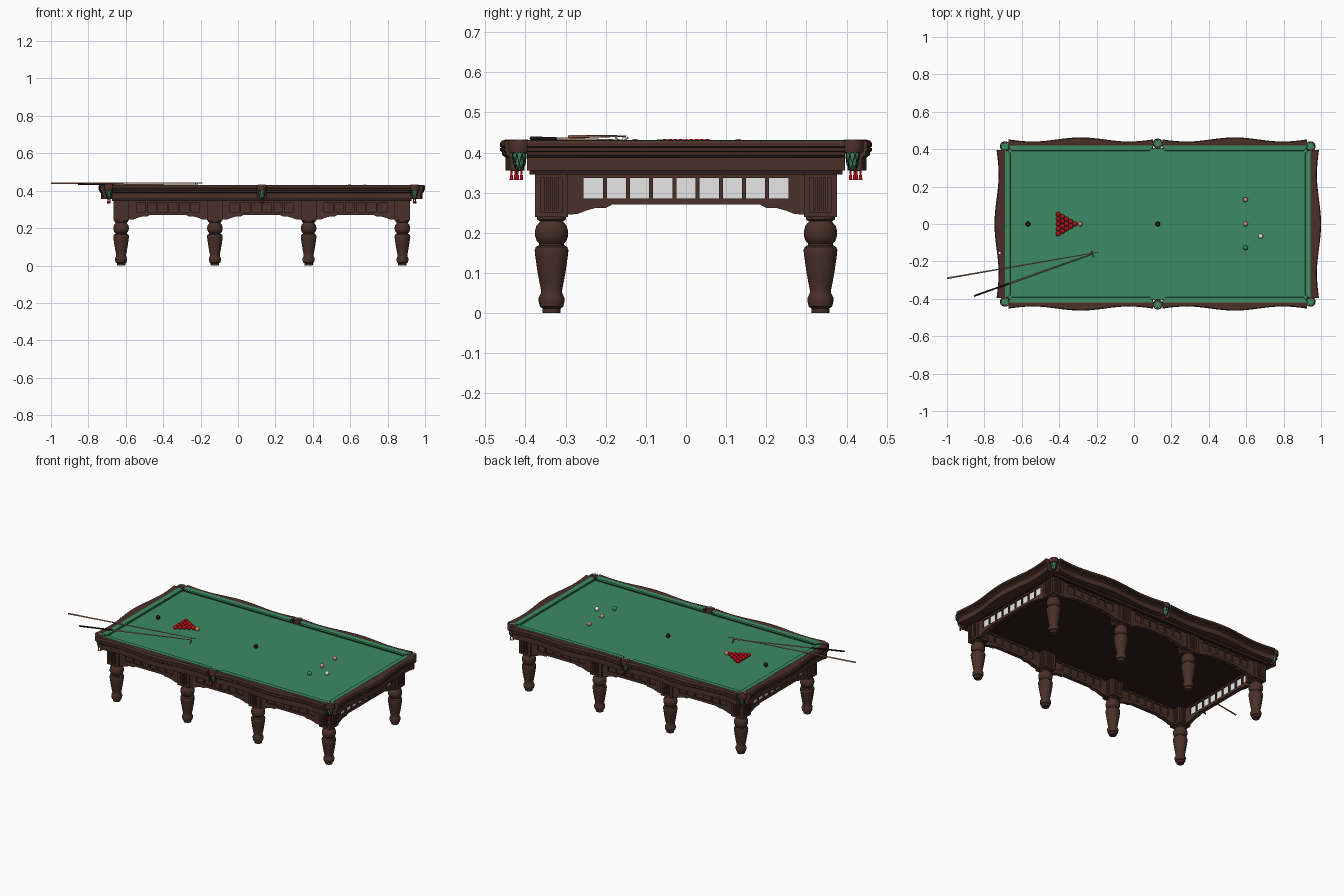
import bpy, bmesh, math
from mathutils import Matrix, Vector

if "Cube" in bpy.data.objects:
    bpy.data.objects.remove(bpy.data.objects["Cube"])

CX = 0.127                       # table centre in x


def mat(name, c):
    m = bpy.data.materials.new(name)
    m.diffuse_color = (*c, 1)
    m.use_nodes = True
    m.node_tree.nodes["Principled BSDF"].inputs["Base Color"].default_value = m.diffuse_color
    return m


WOOD = mat("brown wood", (0.068, 0.030, 0.021))
DARK = mat("dark wood", (0.028, 0.012, 0.009))
CLOTH = mat("green cloth", (0.045, 0.26, 0.125))
RED = mat("red", (0.50, 0.004, 0.008))
TAN = mat("tan wood", (0.55, 0.29, 0.17))
BLACK = mat("black", (0.012, 0.008, 0.008))
WHITE = mat("white", (0.80, 0.80, 0.80))


def finish(bm, name, material, matrix=None, smooth=None):
    bmesh.ops.recalc_face_normals(bm, faces=bm.faces)
    me = bpy.data.meshes.new(name)
    bm.to_mesh(me)
    bm.free()
    me.materials.append(material)
    ob = bpy.data.objects.new(name, me)
    bpy.context.collection.objects.link(ob)
    if matrix is not None:
        ob.matrix_world = matrix
    if smooth:
        bpy.ops.object.select_all(action='DESELECT')
        ob.select_set(True)
        bpy.context.view_layer.objects.active = ob
        bpy.ops.object.shade_smooth_by_angle(angle=math.radians(smooth))
    return ob


def at(x, y, z=0):
    return Matrix.Translation((CX + x, y, z))


def side(angle):                 # local frame: x along the side, -y outward
    return at(0, 0) @ Matrix.Rotation(math.radians(angle), 4, 'Z')


def box(bm, x0, x1, y0, y1, z0, z1):
    m = Matrix.Translation(((x0 + x1) / 2, (y0 + y1) / 2, (z0 + z1) / 2)) \
        @ Matrix.Diagonal((x1 - x0, y1 - y0, z1 - z0, 1))
    bmesh.ops.create_cube(bm, size=1, matrix=m)


def loft(bm, sections, closed=False):
    rings = [[bm.verts.new(p) for p in s] for s in sections]
    n = len(rings[0])
    pairs = list(zip(rings, rings[1:])) + ([(rings[-1], rings[0])] if closed else [])
    for a, b in pairs:
        for i in range(n):
            bm.faces.new((a[i], a[(i + 1) % n], b[(i + 1) % n], b[i]))
    if not closed:
        bm.faces.new(rings[0])
        bm.faces.new(rings[-1])


def lathe(bm, profile, segs=24, loop=False):
    loft(bm, [[(r * math.cos(2 * math.pi * i / segs), r * math.sin(2 * math.pi * i / segs), z)
               for i in range(segs)] for r, z in profile], loop)


def rod(name, a, b, r0, r1, material):
    a, b = Vector(a), Vector(b)
    bm = bmesh.new()
    lathe(bm, [(r0, 0), (r1, (b - a).length)], 10)
    rot = (b - a).to_track_quat('Z', 'Y').to_matrix().to_4x4()
    finish(bm, name, material, Matrix.Translation(a) @ rot, 40)


# slate bed with cloth, dark underside
bm = bmesh.new()
box(bm, -0.80, 0.80, -0.39, 0.39, 0.345, 0.400)
finish(bm, "slate_bed", DARK, at(0, 0))
bm = bmesh.new()
box(bm, -0.805, 0.805, -0.405, 0.405, 0.400, 0.408)
finish(bm, "cloth_bed", CLOTH, at(0, 0))


# wavy rails with cushions
def rail(name, u0, u1, inner, out, matrix):
    secs = []
    for i in range(41):
        t = -1 + i / 20
        u = u0 + (u1 - u0) * (t + 1) / 2
        w = out + 0.011 * math.cos(1.5 * math.pi * t)
        prof = [(inner - 0.018, .355), (w - .013, .355), (w - .013, .388), (w - .005, .394),
                (w - .005, .401), (w, .404), (w, .411), (w - .004, .413), (w, .415),
                (w, .424), (w - .004, .430), (inner, .430), (inner - 0.018, .427)]
        secs.append([(u, -d, z) for d, z in prof])
    bm = bmesh.new()
    loft(bm, secs)
    finish(bm, name, WOOD, matrix, 25)
    bm = bmesh.new()
    cush = [(inner - .030, .422), (inner - .028, .4295), (inner, .431), (inner, .408), (inner - .018, .408)]
    loft(bm, [[(u + s * max(0, inner - d) * 0.5, -d, z) for d, z in cush] for u, s in ((u0, 1), (u1, -1))])
    finish(bm, name + "_cushion", CLOTH, matrix)


for a, n in ((0, "front"), (180, "back")):
    rail(n + "_rail_a", -0.797, -0.026, 0.42, 0.452, side(a))
    rail(n + "_rail_b", 0.026, 0.797, 0.42, 0.452, side(a))
for a, n in ((90, "right"), (270, "left")):
    rail(n + "_rail", -0.396, 0.396, 0.817, 0.862, side(a))


# panelled skirts with a scalloped lower edge
def skirt(name, u, length, d, count, panel, matrix):
    h = length / 2
    half = [(h, .245), (h - .03, .247), (h - .05, .255), (h - .075, .262), (h - .10, .262),
            (h - .115, .270)]
    low = half + [(-p, z) for p, z in reversed(half)]
    bm = bmesh.new()
    outline = [(-h, .286), (h, .286)] + low
    loft(bm, [[(u + p, y, z) for p, z in outline] for y in (-d, -d + .025)])
    box(bm, u - h, u + h, -d, -d + .025, .336, .356)
    pitch, w = 0.0578, 0.048
    edges = [-h] + [(i - (count - 1) / 2) * pitch + s * w / 2 for i in range(count) for s in (-1, 1)] + [h]
    for i in range(0, len(edges), 2):
        box(bm, u + edges[i], u + edges[i + 1], -d, -d + .025, .286, .336)
    finish(bm, name, WOOD, matrix)
    bm = bmesh.new()
    box(bm, u - h, u + h, -d + .009, -d + .017, .285, .337)
    finish(bm, name + "_panels", panel, matrix)


for a, n in ((0, "front"), (180, "back")):
    for i in (-1, 0, 1):
        skirt(f"{n}_skirt_{i + 2}", i * 0.501, 0.425, 0.366, 6, WOOD, side(a))
for a, n in ((90, "right"), (270, "left")):
    skirt(n + "_skirt", 0, 0.60, 0.783, 9, WHITE, side(a))

# turned legs with fluted blocks
LEG = [(.022, 0), (.023, .012), (.029, .016), (.032, .028), (.032, .038), (.027, .048), (.026, .056),
       (.030, .075), (.036, .11), (.041, .145), (.042, .157), (.039, .165), (.031, .169), (.031, .174),
       (.037, .180), (.041, .192), (.041, .205), (.038, .217), (.031, .225), (.029, .229), (.036, .233),
       (.036, .242)]
for sx in (-0.752, -0.2505, 0.2505, 0.752):
    for sy in (-0.335, 0.335):
        bm = bmesh.new()
        lathe(bm, LEG, 28)
        finish(bm, "leg", WOOD, at(sx, sy), 35)
        bm = bmesh.new()
        box(bm, -.041, .041, -.041, .041, .240, .252)
        box(bm, -.036, .036, -.036, .036, .252, .356)
        box(bm, -.041, .041, -.041, .041, .338, .356)
        for sa in (-1, 1):                       # corner posts and ribs
            for sb in (-1, 1):
                box(bm, *sorted((sa * .026, sa * .041)), *sorted((sb * .026, sb * .041)), .250, .340)
            for k in (-.015, -.005, .005, .015):
                box(bm, k - .003, k + .003, *sorted((sa * .035, sa * .041)), .256, .338)
                box(bm, *sorted((sa * .035, sa * .041)), k - .003, k + .003, .256, .338)
        finish(bm, "leg_block", WOOD, at(sx, sy))

# pockets: collar, ring, net with cords, tassels
NET = [(.018, .402), (.018, .395), (.0145, .372), (.009, .358), (.003, .354)]
for px, py in [(x, s * y) for s in (-1, 1) for x, y in ((-.817, .415), (0, .430), (.817, .415))]:
    m = at(px, py)
    bm = bmesh.new()
    lathe(bm, [(.020, .400), (.026, .400), (.027, .404), (.027, .426), (.025, .431), (.020, .431)], 24, True)
    finish(bm, "pocket_collar", WOOD, m, 35)
    bm = bmesh.new()
    lathe(bm, [(.0185, .428), (.021, .428), (.021, .4325), (.0185, .4325)], 24, True)
    finish(bm, "pocket_ring", WHITE, m, 35)
    bm = bmesh.new()
    lathe(bm, NET, 16)
    finish(bm, "pocket_net", CLOTH, m, 40)
    bm = bmesh.new()
    for k in range(8):
        for s in (-1, 1):                        # crossing diagonal cords
            secs = []
            for j, (r, z) in enumerate(NET):
                a = 2 * math.pi * k / 8 + s * j * 0.4
                e = 0.0011
                secs.append([((r + q) * math.cos(a + b), (r + q) * math.sin(a + b), z)
                             for q, b in ((-e, -.07), (e, -.07), (e, .07), (-e, .07))])
            loft(bm, secs)
    finish(bm, "pocket_net_cords", BLACK, m)
    for s in (-1, 1):
        bm = bmesh.new()
        lathe(bm, [(.0045, .332), (.004, .343), (.002, .346), (.003, .349), (.002, .357)], 10)
        finish(bm, "tassel", RED, at(px + s * .005, py + s * .005), 50)

# balls
R = 0.013


def ball(name, x, y, material):
    bm = bmesh.new()
    bmesh.ops.create_uvsphere(bm, u_segments=20, v_segments=12, radius=R)
    finish(bm, name, material, Matrix.Translation((x, y, .408 + R)), 60)


for row in range(5):
    for k in range(row + 1):
        ball("red_ball", -0.315 - row * R * 1.74, (k - row / 2) * 2.02 * R, RED)
for n, x, y, m in (("black_ball", -.567, 0, BLACK), ("pink_ball", -.288, 0, TAN),
                   ("blue_ball", .127, 0, BLACK), ("yellow_ball", .596, .130, TAN),
                   ("brown_ball", .596, 0, TAN), ("green_ball", .596, -.127, CLOTH),
                   ("cue_ball", .677, -.065, WHITE)):
    ball(n, x, y, m)

# cue, rest with crossed head, chalk
rod("cue_shaft", (-1, -.29, .440), (-.19, -.150, .441), .0045, .002, TAN)
A, B = Vector((-.855, -.385, .4355)), Vector((-.222, -.160, .430))
M = A.lerp(B, .3)
rod("rest_butt", A, M, .0050, .0042, BLACK)
rod("rest_shaft", M, B, .0042, .0025, TAN)
for s in (-1, 1):
    rod("rest_head", (-.222 - s * .005, -.160 + s * .016, .410), (-.222 + s * .005, -.160 - s * .016, .438),
        .002, .002, TAN)
bm = bmesh.new()
box(bm, -.005, .005, -.005, .005, .430, .438)
finish(bm, "chalk", WHITE, Matrix.Translation((-.72, -.155, 0)))
